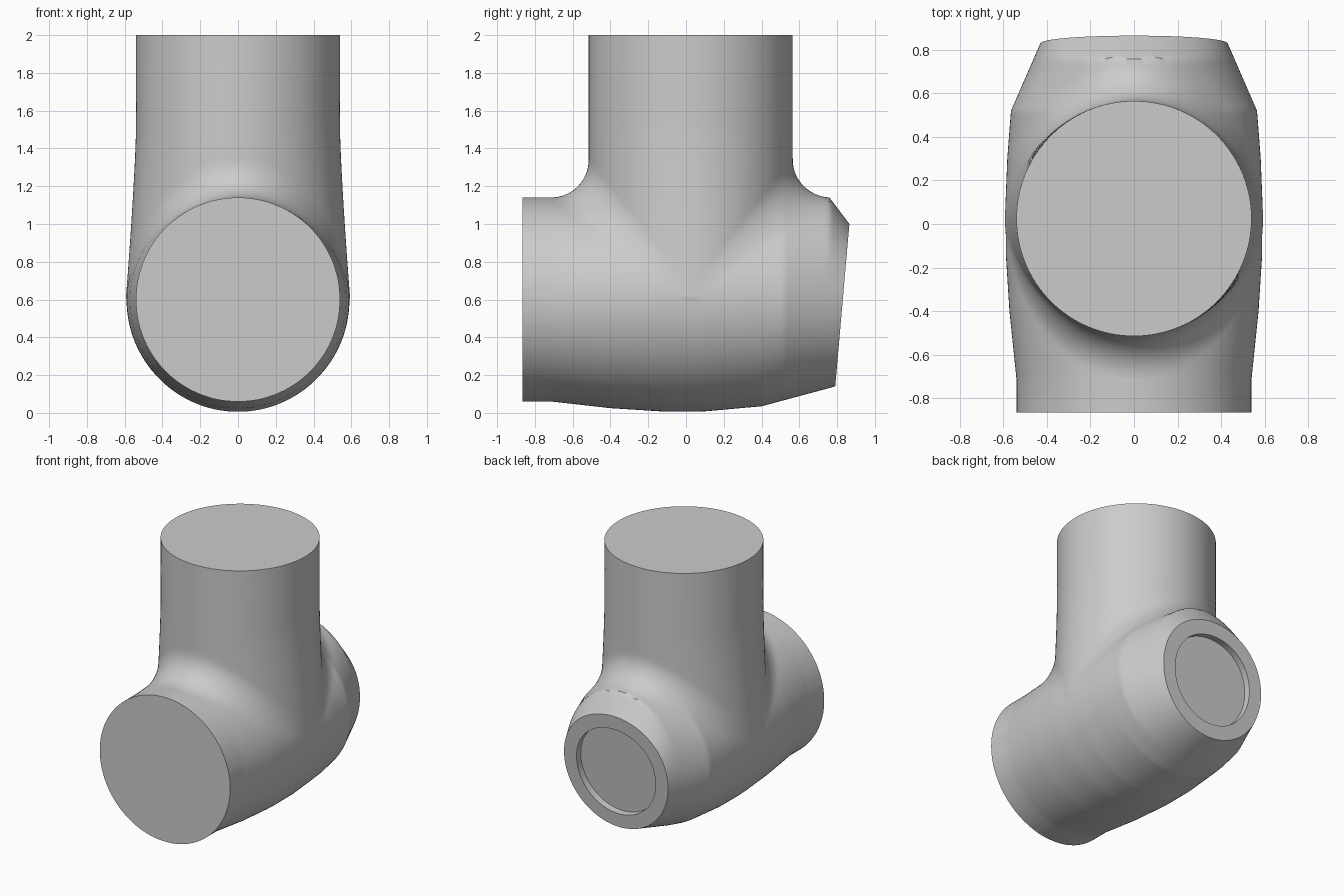
import bpy, bmesh, math
from mathutils import Vector

old = bpy.data.objects.get("Cube")
if old:
    bpy.data.objects.remove(old, do_unlink=True)

PIPE_R, AXIS_Z, NECK_Y, FILLET = 0.54, 0.6, 0.025, 0.2
CENTRE = Vector((0, NECK_Y, 0.65))
REACH = 1.6

# Barrel half sizes along y
WIDTH = [(-0.71, 0.54), (-0.4, 0.572), (-0.15, 0.588), (0.1, 0.59), (0.3, 0.582), (0.52, 0.565), (0.83, 0.43), (1.2, 0.27)]
ABOVE = [(0.76, 0.54), (0.865, 0.4), (1.1, 0.1)]
BELOW = [(-0.71, 0.54), (-0.4, 0.575), (-0.1, 0.594), (0.1, 0.592), (0.4, 0.565), (0.79, 0.46), (1.2, 0.3)]


def lookup(points, t):
    """Read a profile at t, held flat beyond its ends."""
    if t <= points[0][0]:
        return points[0][1]
    for (a, va), (b, vb) in zip(points, points[1:]):
        if t <= b:
            return va + (vb - va) * (t - a) / (b - a)
    return points[-1][1]


def tee_distance(p):
    """Barrel and neck joined by a fillet that fades out on the flanks."""
    w, dz = lookup(WIDTH, p.y), p.z - AXIS_Z
    h = lookup(ABOVE if dz > 0 else BELOW, p.y)
    rho = math.hypot(p.x / w, dz / h)
    barrel = (rho - 1) * min(w, h)
    if dz <= 0:
        return barrel
    flare = 1 + 0.1 * max(0, 1 - dz / 0.9) ** 1.3
    nx, ny = p.x / flare, p.y - NECK_Y
    radius = math.hypot(nx, ny)
    neck = radius - PIPE_R
    alike = nx * nx / (max(radius, 1e-6) * max(math.hypot(nx, dz), 1e-6))
    r = FILLET * max(0, 1 - alike)
    return max(r, min(barrel, neck)) - math.hypot(max(r - barrel, 0), max(r - neck, 0))


def surface_point(direction):
    lo, hi = 0.0, REACH
    for _ in range(18):
        mid = (lo + hi) / 2
        if tee_distance(CENTRE + direction * mid) < 0:
            lo = mid
        else:
            hi = mid
    return CENTRE + direction * hi


def cut_open(bm, point, normal):
    """Slice off an end and return its rim edges."""
    geom = bm.verts[:] + bm.edges[:] + bm.faces[:]
    cut = bmesh.ops.bisect_plane(bm, geom=geom, dist=1e-5, plane_co=point, plane_no=normal, clear_outer=True)
    return [e for e in cut["geom_cut"] if isinstance(e, bmesh.types.BMEdge) and e.is_boundary]


def extrude(bm, edges, offset=Vector(), scale=1.0):
    """Extend a rim, returning the new rim edges."""
    geom = bmesh.ops.extrude_edge_only(bm, edges=edges)["geom"]
    verts = [v for v in geom if isinstance(v, bmesh.types.BMVert)]
    low = Vector([min(v.co[i] for v in verts) for i in range(3)])
    high = Vector([max(v.co[i] for v in verts) for i in range(3)])
    mid = (low + high) / 2
    for v in verts:
        v.co = mid + (v.co - mid) * scale + offset
    return [e for e in geom if isinstance(e, bmesh.types.BMEdge)]


# Blended body, projected outward from a gridded cube
bm = bmesh.new()
bmesh.ops.create_cube(bm, size=2)
bmesh.ops.subdivide_edges(bm, edges=bm.edges[:], cuts=71, use_grid_fill=True)
for v in bm.verts:
    even = Vector([math.tan(c * math.pi / 4) for c in v.co])
    v.co = surface_point(even.normalized())

# Straight collars with closed ends on the neck and the front
for point, step in (((0, 0, 1.84), (0, 0, 0.16)), ((0, -0.71, 0), (0, -0.155, 0))):
    rim = cut_open(bm, point, Vector(step).normalized())
    end = extrude(bm, rim, Vector(step))
    bmesh.ops.edgeloop_fill(bm, edges=end)

# Tilted back end with a round recess
back = Vector((0, 0.86, -0.075)).normalized()
rim = cut_open(bm, (0, 0.79, 0.14), back)
lip = extrude(bm, rim, scale=0.76)
floor = extrude(bm, lip, -0.05 * back)
bmesh.ops.edgeloop_fill(bm, edges=floor)

bmesh.ops.recalc_face_normals(bm, faces=bm.faces[:])
mesh = bpy.data.meshes.new("pipe_tee")
bm.to_mesh(mesh)
bm.free()
tee = bpy.data.objects.new("pipe_tee", mesh)
bpy.context.collection.objects.link(tee)

# Plain grey finish
grey = bpy.data.materials.new("plain grey")
grey.use_nodes = True
colour = (0.6, 0.6, 0.6, 1)
grey.diffuse_color = colour
grey.node_tree.nodes["Principled BSDF"].inputs["Base Color"].default_value = colour
mesh.materials.append(grey)

bpy.context.view_layer.objects.active = tee
tee.select_set(True)
bpy.ops.object.shade_smooth_by_angle(angle=math.radians(30))
